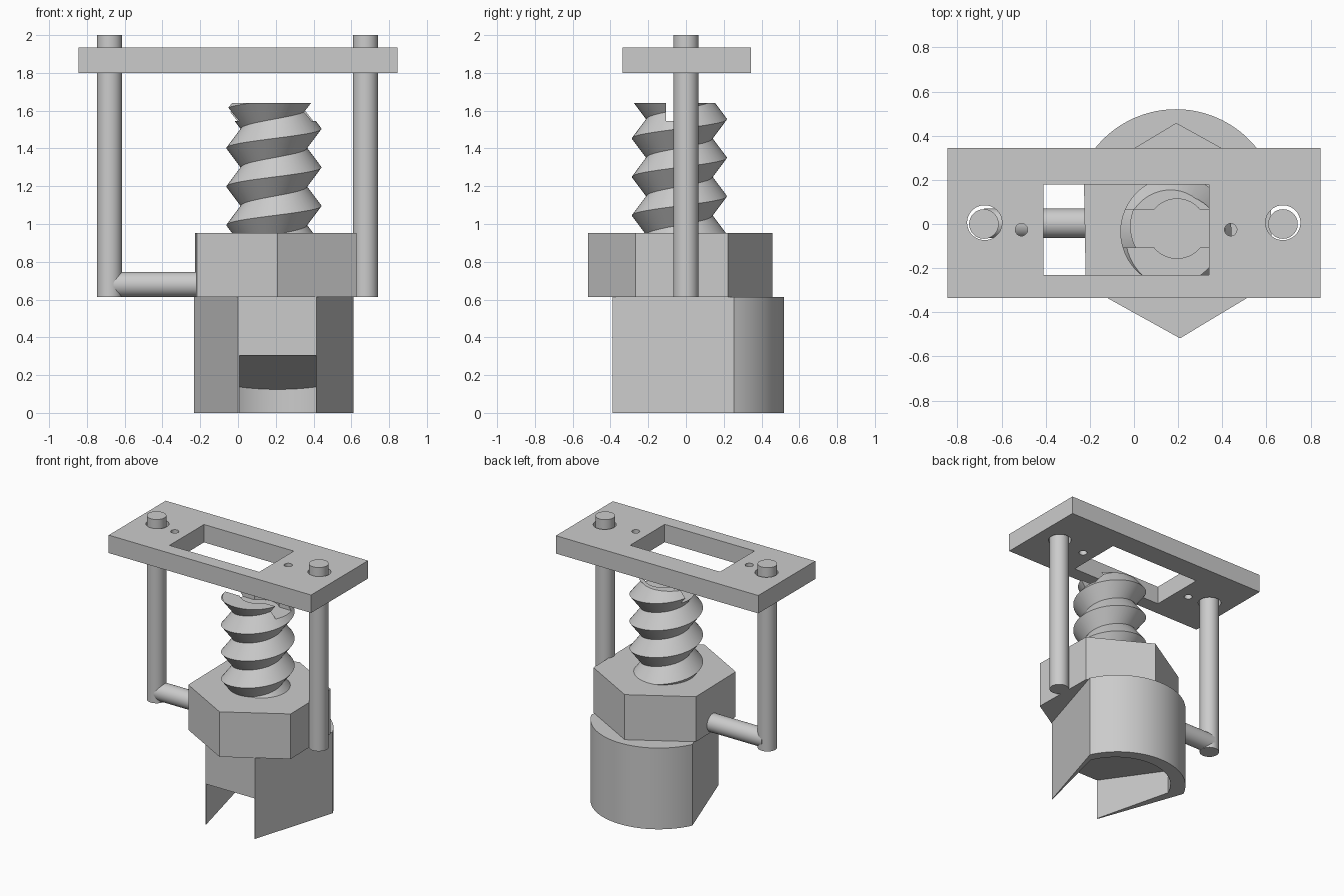
import bpy, bmesh, math
from mathutils import Matrix

if "Cube" in bpy.data.objects:
    bpy.data.objects.remove(bpy.data.objects["Cube"])

grey = bpy.data.materials.new("light grey")
grey.diffuse_color = (0.6, 0.6, 0.6, 1)
grey.use_nodes = True
grey.node_tree.nodes["Principled BSDF"].inputs["Base Color"].default_value = grey.diffuse_color


def finish(name, bm):
    bmesh.ops.recalc_face_normals(bm, faces=bm.faces[:])
    me = bpy.data.meshes.new(name)
    bm.to_mesh(me)
    bm.free()
    me.materials.append(grey)
    ob = bpy.data.objects.new(name, me)
    bpy.context.collection.objects.link(ob)
    return ob


def prism(name, pts, z0, z1):
    """Extrude an outline from z0 to z1; z1 may be a function of x and y."""
    top_z = z1 if callable(z1) else (lambda x, y: z1)
    bm = bmesh.new()
    low = [bm.verts.new((x, y, z0)) for x, y in pts]
    top = [bm.verts.new((x, y, top_z(x, y))) for x, y in pts]
    bm.faces.new(low[::-1])
    bm.faces.new(top)
    n = len(pts)
    for i in range(n):
        j = (i + 1) % n
        bm.faces.new((low[i], low[j], top[j], top[i]))
    return finish(name, bm)


def box(name, x0, x1, y0, y1, z0, z1):
    return prism(name, [(x0, y0), (x1, y0), (x1, y1), (x0, y1)], z0, z1)


def ring(cx, cy, r, n, start=0.0, end=2 * math.pi, closed=True):
    steps = n if closed else n - 1
    return [(cx + r * math.cos(start + (end - start) * i / steps),
             cy + r * math.sin(start + (end - start) * i / steps)) for i in range(n)]


def rod(name, x, y, r, z0, z1, n=48):
    return prism(name, ring(x, y, r, n), z0, z1)


def apply_boolean(ob, cutter, operation='DIFFERENCE'):
    cutter.hide_render = True
    mod = ob.modifiers.new("cut", 'BOOLEAN')
    mod.operation = operation
    mod.solver = 'EXACT'
    mod.object = cutter
    bpy.context.view_layer.objects.active = ob
    bpy.ops.object.modifier_apply(modifier=mod.name)
    bpy.data.objects.remove(cutter, do_unlink=True)


def smooth(ob):
    bpy.ops.object.select_all(action='DESELECT')
    ob.select_set(True)
    bpy.context.view_layer.objects.active = ob
    bpy.ops.object.shade_smooth_by_angle(angle=math.radians(30))


# Top plate with a window, two post holes and two screw holes
plate = box("top_plate", -0.845, 0.845, -0.335, 0.345, 1.80, 1.935)
apply_boolean(plate, box("window_cutter", -0.41, 0.34, -0.232, 0.18, 1.7, 2.1))
for hx, hy, hr in ((-0.677, 0.006, 0.079), (0.675, 0.006, 0.079),
                   (-0.51, -0.026, 0.028), (0.438, -0.026, 0.028)):
    apply_boolean(plate, rod("hole_cutter", hx, hy, hr, 1.7, 2.1))
smooth(plate)

# Guide posts and the side arm joining the left one to the nut
smooth(rod("left_post", -0.68, 0.0, 0.067, 0.613, 2.0))
smooth(rod("right_post", 0.675, 0.0, 0.067, 0.613, 2.0))
arm = rod("side_arm", 0, 0, 0.067, -0.68, -0.15)
arm.data.transform(Matrix.Translation((0, 0.003, 0.68)) @ Matrix.Rotation(math.pi / 2, 4, 'Y'))
smooth(arm)

# Hexagonal nut
turn = math.radians(-89)
prism("hex_nut", ring(0.2, -0.03, 0.488, 6, turn, turn + 2 * math.pi), 0.613, 0.953)

# Base block: tapered front, round back
cx, cy, R = 0.19, 0.052, 0.468
a = math.asin((0.255 - cy) / R)
base = prism("base_block",
             [(0.0, -0.39), (0.415, -0.39)]
             + ring(cx, cy, R, 49, a, math.pi - a, closed=False), 0, 0.613)

# Hollow in the base: open at the front and below, with a sloping ceiling
b = math.asin((0.2 - cy) / 0.38)
hollow = prism("hollow_cutter",
               [(0.023, -0.45), (0.397, -0.45)]
               + ring(0.21, cy, 0.38, 41, b, math.pi - b, closed=False),
               -0.1, lambda x, y: 0.305 - 0.18 * (y + 0.39) / 0.82)
apply_boolean(base, hollow)
smooth(base)

# Threaded screw: helical rows alternating between root and crest
sx, sy, pitch, cols, rows = 0.19, -0.035, 0.204, 48, 13
bm = bmesh.new()
grid = []
for j in range(cols):
    t = 2 * math.pi * j / cols
    column = []
    for k in range(rows):
        r = 0.252 if k % 2 else 0.175
        z = 0.586 + pitch * (k / 2 + j / cols)
        column.append(bm.verts.new((sx + r * math.cos(t), sy + r * math.sin(t), z)))
    grid.append(column)
# Extra rows so each turn runs into the next
for j in range(cols):
    t = 2 * math.pi * j / cols
    for k in (rows - 0, rows + 1):
        r = 0.252 if k % 2 else 0.175
        z = 0.586 + pitch * (k / 2 + j / cols)
        grid[j].append(bm.verts.new((sx + r * math.cos(t), sy + r * math.sin(t), z)))
last = rows + 1


def node(j, k):
    return grid[j][k] if j < cols else grid[0][k + 2]


top_row = last - 2
for j in range(cols):
    for k in range(top_row):
        q = (node(j, k), node(j + 1, k), node(j + 1, k + 1), node(j, k + 1))
        bm.faces.new((q[0], q[1], q[2]))
        bm.faces.new((q[0], q[2], q[3]))
# Close both ends with fans around the axis
for k, zc in ((0, 0.62), (top_row, 1.92)):
    axis = bm.verts.new((sx, sy, zc))
    loop = [node(j, k) for j in range(cols + 1)] + [grid[0][k + 1]]
    for i in range(len(loop)):
        bm.faces.new((axis, loop[i], loop[(i + 1) % len(loop)]))
loose = [v for v in bm.verts if not v.link_faces]
bmesh.ops.delete(bm, geom=loose, context='VERTS')
screw = finish("threaded_screw", bm)
apply_boolean(screw, box("trim_cutter", -0.5, 0.9, -0.7, 0.7, 0.9, 1.64), 'INTERSECT')

# Driver slot with a round middle
apply_boolean(screw, box("slot_cutter", -0.5, 0.9, -0.107, 0.065, 1.545, 1.8))
apply_boolean(screw, rod("socket_cutter", 0.195, -0.021, 0.135, 1.545, 1.8))
smooth(screw)
